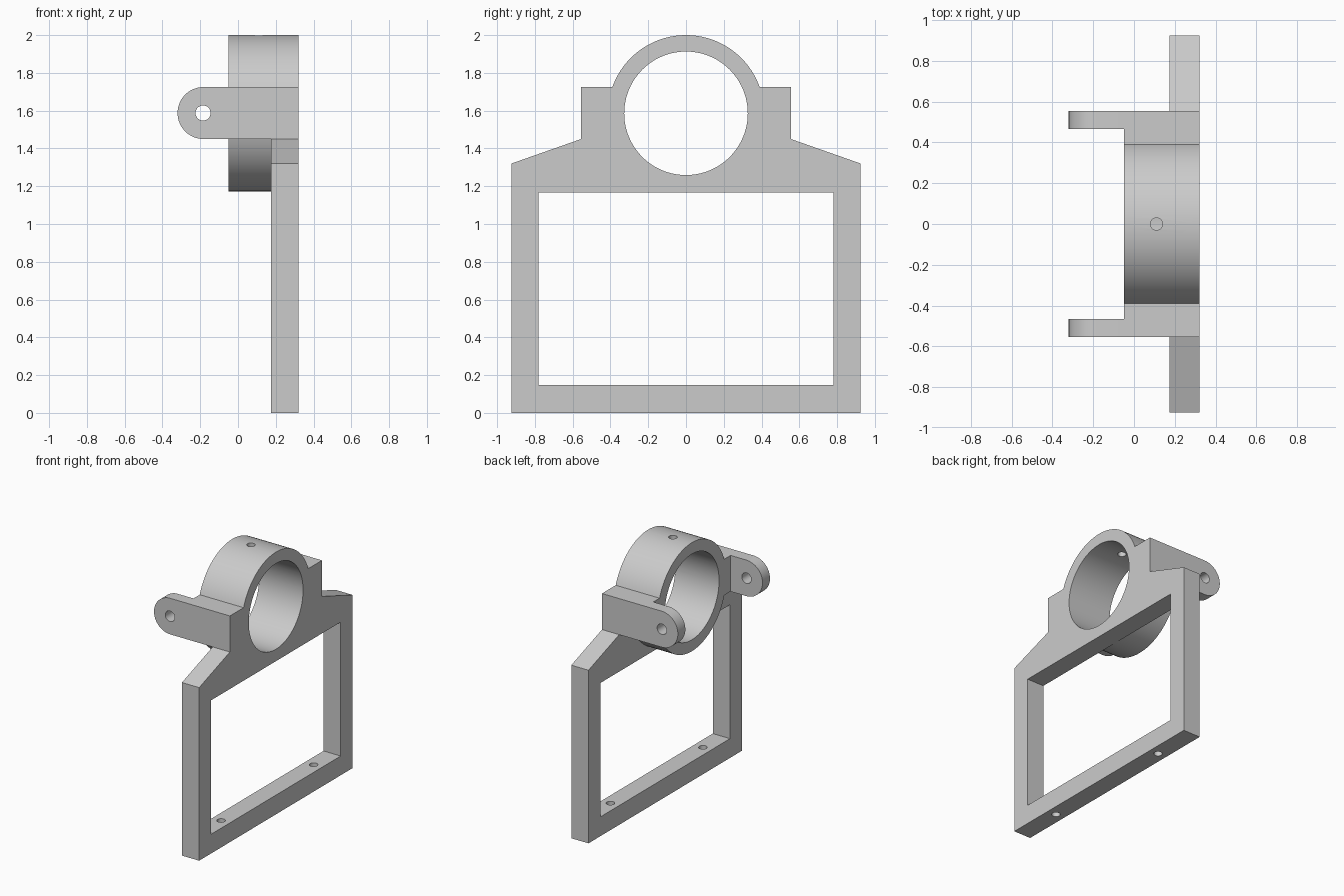
import bpy, bmesh, math
from mathutils import Vector

cube = bpy.data.objects.get("Cube")
if cube:
    bpy.data.objects.remove(cube, do_unlink=True)

grey = bpy.data.materials.new("light_grey")
grey.use_nodes = True
colour = (0.6, 0.6, 0.6, 1)
grey.diffuse_color = colour
grey.node_tree.nodes["Principled BSDF"].inputs["Base Color"].default_value = colour

BACK, PLATE, HUB = 0.32, 0.175, -0.05      # depth levels along x
RING_Z, RING_R, BORE_R = 1.586, 0.414, 0.327
EAR_LOW, EAR_HIGH, EAR_Y = 1.45, 1.725, 0.555


def prism(name, points, axis, start, end):
    """Extrude a closed 2D profile along one axis."""
    place = {"x": lambda u, v, d: (d, u, v),
             "y": lambda u, v, d: (u, d, v),
             "z": lambda u, v, d: (u, v, d)}[axis]
    bm = bmesh.new()
    face = bm.faces.new([bm.verts.new(place(u, v, start)) for u, v in points])
    grown = bmesh.ops.extrude_face_region(bm, geom=[face])
    shift = Vector(place(0, 0, end - start))
    bmesh.ops.translate(bm, vec=shift,
                        verts=[g for g in grown["geom"] if isinstance(g, bmesh.types.BMVert)])
    bmesh.ops.recalc_face_normals(bm, faces=bm.faces)
    mesh = bpy.data.meshes.new(name)
    bm.to_mesh(mesh)
    bm.free()
    mesh.materials.append(grey)
    obj = bpy.data.objects.new(name, mesh)
    bpy.context.collection.objects.link(obj)
    return obj


def rect(u0, u1, v0, v1):
    return [(u0, v0), (u1, v0), (u1, v1), (u0, v1)]


def arc(u, v, r, a0=0, a1=360, n=96):
    full = a1 - a0 == 360
    steps = n if full else n + 1
    angles = [math.radians(a0 + (a1 - a0) * i / n) for i in range(steps)]
    return [(u + r * math.cos(a), v + r * math.sin(a)) for a in angles]


def combine(target, other, operation):
    mod = target.modifiers.new(operation.lower(), "BOOLEAN")
    mod.operation, mod.solver, mod.object = operation, "EXACT", other
    bpy.context.view_layer.objects.active = target
    bpy.ops.object.modifier_apply(modifier=mod.name)
    bpy.data.objects.remove(other, do_unlink=True)


# Frame plate with sloped shoulders and a rectangular window
bracket = prism("clamp_bracket", [(-0.925, 0), (0.925, 0), (0.925, 1.32), (EAR_Y, EAR_LOW),
                                  (EAR_Y, 1.6), (-EAR_Y, 1.6), (-EAR_Y, EAR_LOW),
                                  (-0.925, 1.32)], "x", PLATE, BACK)
combine(bracket, prism("window", rect(-0.78, 0.78, 0.147, 1.168), "x", 0, 0.5), "DIFFERENCE")

# Hub block and ring
combine(bracket, prism("hub", rect(-EAR_Y, EAR_Y, EAR_LOW, EAR_HIGH), "x", HUB, BACK), "UNION")
combine(bracket, prism("ring", arc(0, RING_Z, RING_R), "x", HUB, BACK), "UNION")

# Rounded ears at both sides
ear_r = (EAR_HIGH - EAR_LOW) / 2
ear_z = (EAR_HIGH + EAR_LOW) / 2
ear_x = -0.32 + ear_r
for side in (-1, 1):
    outline = arc(ear_x, ear_z, ear_r, 90, 270, 32) + [(0.1, EAR_LOW), (0.1, EAR_HIGH)]
    combine(bracket, prism("ear", outline, "y", side * 0.465, side * EAR_Y), "UNION")

# Main bore, ear pin holes, set screw hole, base screw holes
combine(bracket, prism("bore", arc(0, RING_Z, BORE_R), "x", -0.5, 0.5), "DIFFERENCE")
combine(bracket, prism("pin", arc(-0.185, ear_z, 0.04, n=32), "y", -0.7, 0.7), "DIFFERENCE")
combine(bracket, prism("set_screw", arc(0.11, 0, 0.03, n=32), "z", 1.7, 2.1), "DIFFERENCE")
for side in (-1, 1):
    hole = arc(0.2475, side * 0.557, 0.03, n=32)
    combine(bracket, prism("base_screw", hole, "z", -0.1, 0.3), "DIFFERENCE")

# Smooth the round walls, keep the edges sharp
bpy.ops.object.select_all(action="DESELECT")
bracket.select_set(True)
bpy.context.view_layer.objects.active = bracket
bpy.ops.object.shade_smooth_by_angle(angle=math.radians(30))
